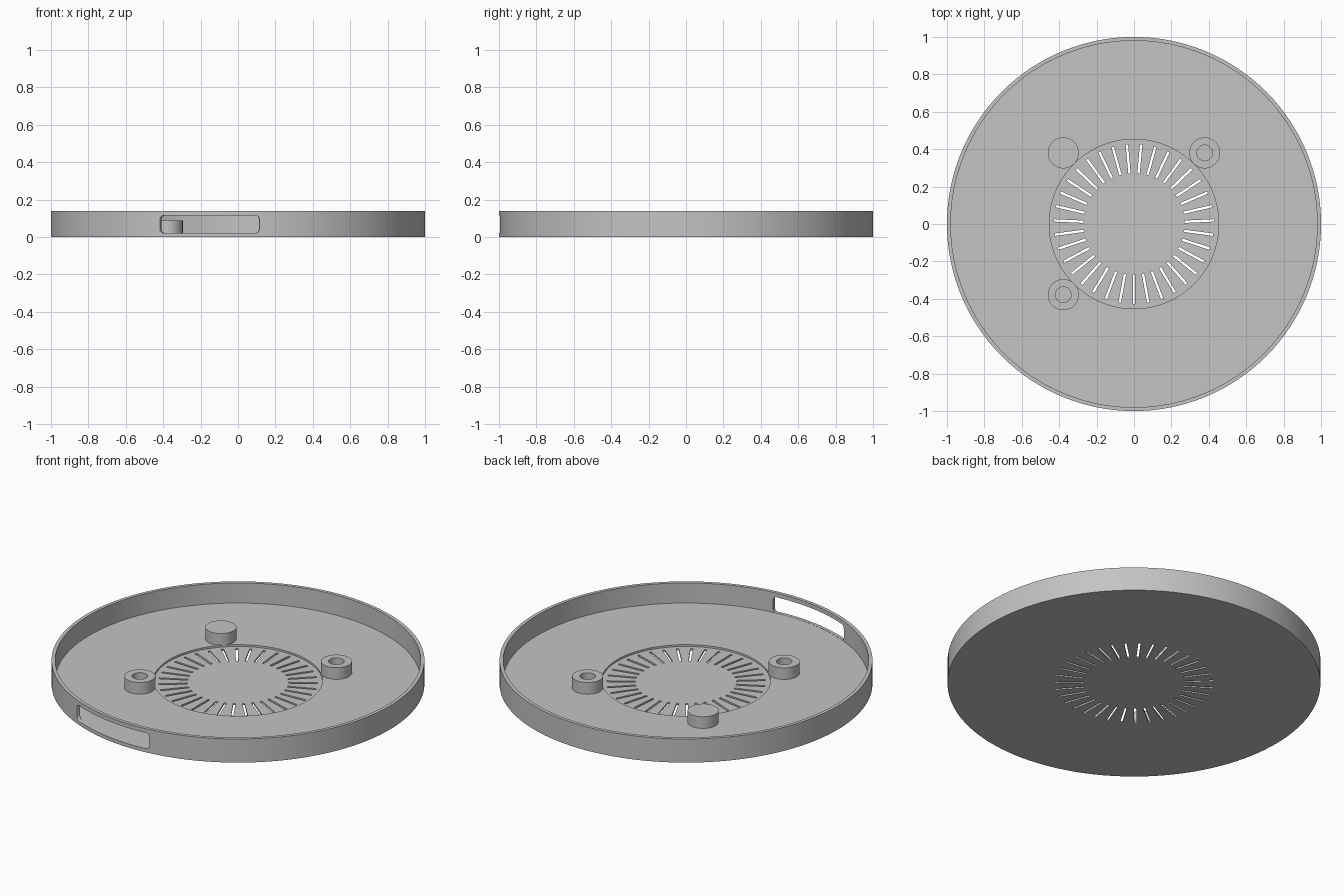
import bpy, bmesh, math
from mathutils import Matrix

if "Cube" in bpy.data.objects:
    bpy.data.objects.remove(bpy.data.objects["Cube"])

grey = bpy.data.materials.new("grey plastic")
grey.diffuse_color = (0.55, 0.55, 0.55, 1)
grey.use_nodes = True
grey.node_tree.nodes["Principled BSDF"].inputs["Base Color"].default_value = grey.diffuse_color

FLOOR, RECESS, TOP, POST_TOP = 0.021, 0.010, 0.14, 0.09


def make_object(name, bm):
    bmesh.ops.recalc_face_normals(bm, faces=bm.faces)
    mesh = bpy.data.meshes.new(name)
    bm.to_mesh(mesh)
    bm.free()
    mesh.materials.append(grey)
    obj = bpy.data.objects.new(name, mesh)
    bpy.context.collection.objects.link(obj)
    return obj


def lathe(name, profile, segments, centre=(0, 0)):
    """Revolve (radius, z) points about a vertical axis; radius 0 closes to a cap."""
    bm = bmesh.new()
    rings = []
    for r, z in profile:
        ring = []
        for i in range(segments):
            a = 2 * math.pi * i / segments
            ring.append(bm.verts.new((centre[0] + r * math.cos(a), centre[1] + r * math.sin(a), z)))
        rings.append(ring)
    for lo, hi in zip(rings, rings[1:]):
        for i in range(segments):
            j = (i + 1) % segments
            bm.faces.new((lo[i], lo[j], hi[j], hi[i]))
    bm.faces.new(rings[0])
    bm.faces.new(rings[-1])
    return make_object(name, bm)


def cut(target, cutter):
    mod = target.modifiers.new("cut", 'BOOLEAN')
    mod.operation = 'DIFFERENCE'
    mod.solver = 'EXACT'
    mod.object = cutter
    bpy.context.view_layer.objects.active = target
    bpy.ops.object.modifier_apply(modifier=mod.name)
    bpy.data.objects.remove(cutter)


def smooth(obj):
    bpy.ops.object.select_all(action='DESELECT')
    obj.select_set(True)
    bpy.context.view_layer.objects.active = obj
    bpy.ops.object.shade_smooth_by_angle(angle=math.radians(30))


# Round tray with a thin rim and a shallow central recess
tray = lathe("tray", [(1, 0), (1, TOP), (0.98, TOP), (0.98, FLOOR),
                      (0.453, FLOOR), (0.453, RECESS)], 128)

# Ring of radial vent slots, one pointing straight to the front
bm = bmesh.new()
VENTS = 35
for i in range(VENTS):
    turn = Matrix.Rotation(-math.pi / 2 + 2 * math.pi * i / VENTS, 4, 'Z')
    bmesh.ops.create_cube(bm, size=1, matrix=turn @ Matrix.Translation((0.349, 0, 0))
                          @ Matrix.Diagonal((0.156, 0.013, 0.1, 1)))
cut(tray, make_object("vent_cutter", bm))

# Rounded side opening in the rim, with radial ends
X0, X1, Z0, Z1, R = -0.418, 0.114, FLOOR + 0.001, 0.115, 0.02
outline = []
for cx, cz, start in ((X1 - R, Z1 - R, 0), (X0 + R, Z1 - R, 90),
                      (X0 + R, Z0 + R, 180), (X1 - R, Z0 + R, 270)):
    for k in range(7):
        a = math.radians(start + 15 * k)
        outline.append((cx + R * math.cos(a), cz + R * math.sin(a)))
bm = bmesh.new()
inner, outer = [[bm.verts.new((x * s, -math.sqrt(1 - x * x) * s, z)) for x, z in outline]
                for s in (0.9, 1.12)]
for i in range(len(outline)):
    j = (i + 1) % len(outline)
    bm.faces.new((inner[i], inner[j], outer[j], outer[i]))
caps = [bm.faces.new(inner), bm.faces.new(outer)]
bmesh.ops.triangulate(bm, faces=caps)
cut(tray, make_object("opening_cutter", bm))
smooth(tray)

# Mounting posts: two with screw holes, one solid
BASE = FLOOR - 0.004
hollow = [(0.083, BASE), (0.083, POST_TOP), (0.042, POST_TOP), (0.042, FLOOR + 0.001)]
solid = [(0.083, BASE), (0.083, POST_TOP)]
for name, profile, centre in (("front_left_post", hollow, (-0.378, -0.378)),
                              ("back_right_post", hollow, (0.378, 0.38)),
                              ("back_left_post", solid, (-0.378, 0.38))):
    smooth(lathe(name, profile, 48, centre))
